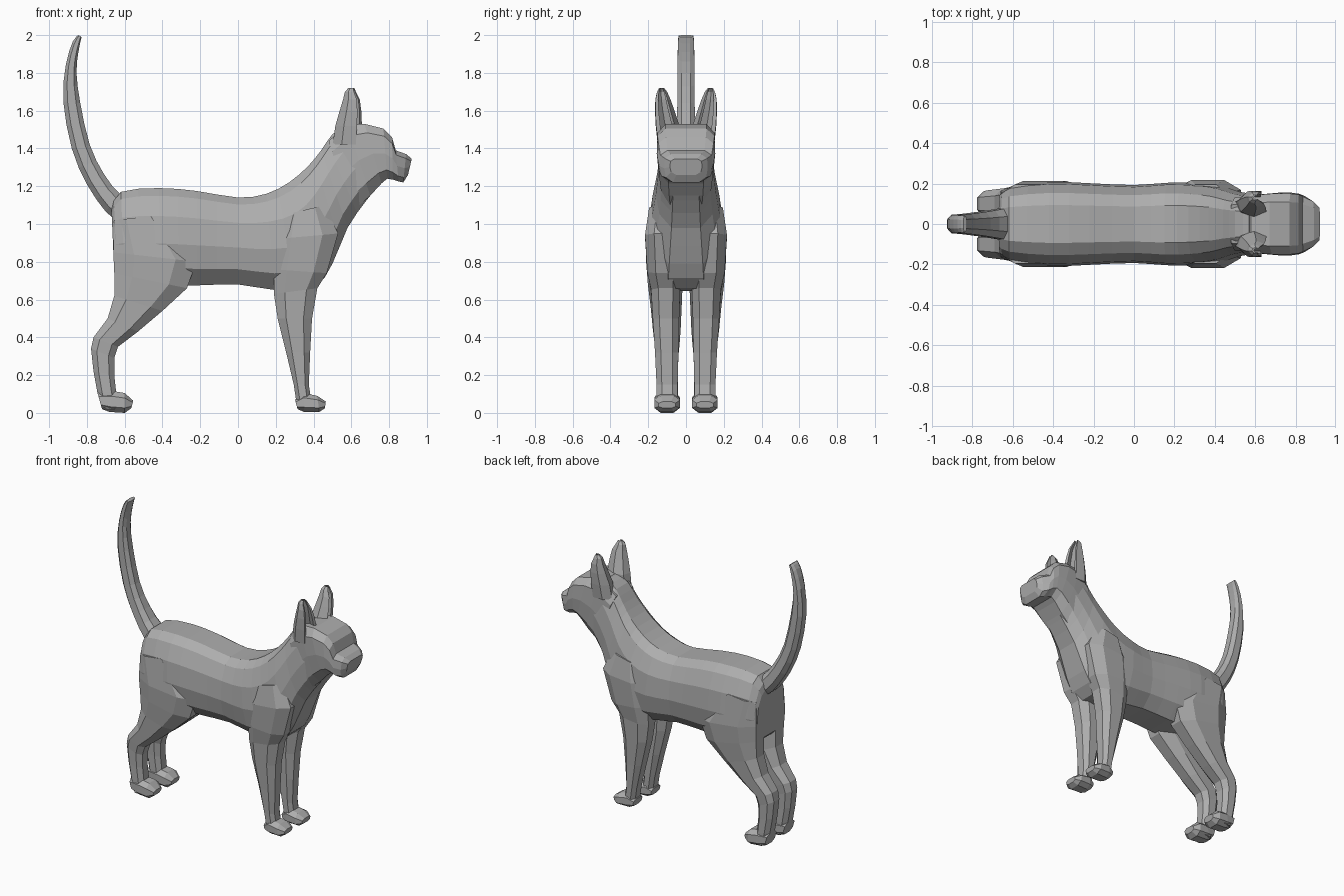
import bpy, bmesh, math
from mathutils import Vector

fur = bpy.data.materials.new("grey fur")
fur.diffuse_color = (0.42, 0.42, 0.42, 1)

# Half cross-sections: (position along the section axis, fraction of half width)
BODY = [(1, .45), (.84, .74), (.42, .95), (-.15, 1), (-.65, .88), (-1, .48)]
LIMB = [(1, .5), (.5, 1), (-.5, 1), (-1, .5)]
HEAD = [(1, .7), (.7, .97), (0, 1), (-.65, .93), (-1, .6)]


def finish(name, rings):
    """Skin a list of rings into one closed flat-shaded object."""
    bm = bmesh.new()
    vs = [[bm.verts.new(p) for p in r] for r in rings]
    n = len(vs[0])
    for a, b in zip(vs, vs[1:]):
        for i in range(n):
            bm.faces.new((a[i], a[(i + 1) % n], b[(i + 1) % n], b[i]))
    bm.faces.new(vs[0][::-1])
    bm.faces.new(vs[-1])
    bmesh.ops.recalc_face_normals(bm, faces=bm.faces)
    me = bpy.data.meshes.new(name)
    bm.to_mesh(me)
    bm.free()
    me.materials.append(fur)
    ob = bpy.data.objects.new(name, me)
    bpy.context.collection.objects.link(ob)
    return ob


def smooth_rows(rows, steps):
    """Catmull-Rom interpolation of section rows."""
    out = []
    for i in range(len(rows) - 1):
        q = [rows[max(i - 1, 0)], rows[i], rows[i + 1], rows[min(i + 2, len(rows) - 1)]]
        for s in range(steps):
            t = s / steps
            out.append([.5 * (2 * b + (c - a) * t + (2 * a - 5 * b + 4 * c - d) * t * t
                              + (3 * b - a - 3 * c + d) * t ** 3) for a, b, c, d in zip(*q)])
    return out + [list(rows[-1])]


def loft(name, rows, shape, steps=1):
    """Row: x,z of one outline, x,z of the opposite outline, centre y, half width."""
    rings = []
    for ax, az, bx, bz, cy, w in smooth_rows(rows, steps):
        a, b = Vector((ax, cy, az)), Vector((bx, cy, bz))
        c, h = (a + b) / 2, (a - b) / 2
        side = [(t, f) for t, f in shape] + [(t, -f) for t, f in reversed(shape)]
        rings.append([c + h * t + Vector((0, f * w, 0)) for t, f in side])
    return finish(name, rings)


def mirrored(ob):
    """Copy a part to the other side."""
    me = ob.data.copy()
    for v in me.vertices:
        v.co.y = -v.co.y
    me.flip_normals()
    bpy.context.collection.objects.link(bpy.data.objects.new(ob.name + "_mirror", me))


# Torso and neck
loft("body", [
    (-.67, 1.08, -.655, .74, 0, .15), (-.62, 1.17, -.60, .70, 0, .185),
    (-.42, 1.19, -.40, .68, 0, .208), (-.22, 1.175, -.22, .675, 0, .202),
    (0, 1.14, 0, .68, 0, .193), (.15, 1.16, .20, .65, 0, .205),
    (.27, 1.22, .40, .66, 0, .20), (.37, 1.305, .50, .79, 0, .185),
    (.44, 1.39, .58, .98, 0, .16), (.50, 1.475, .68, 1.125, 0, .146),
    (.57, 1.52, .75, 1.21, 0, .135)], BODY, 2)

# Head with brow, stop and muzzle
loft("head", [
    (.48, 1.44, .60, 1.06, 0, .135), (.58, 1.525, .70, 1.15, 0, .148),
    (.67, 1.53, .76, 1.215, 0, .155), (.77, 1.505, .79, 1.24, 0, .155),
    (.815, 1.46, .82, 1.235, 0, .15), (.835, 1.39, .85, 1.225, 0, .14),
    (.89, 1.37, .875, 1.22, 0, .115), (.92, 1.345, .90, 1.26, 0, .085)], HEAD)

# Tail
loft("tail", [
    (-.64, 1.02, -.57, 1.17, 0, .085), (-.70, 1.065, -.625, 1.16, 0, .075),
    (-.80, 1.21, -.71, 1.265, 0, .06), (-.88, 1.40, -.785, 1.42, 0, .05),
    (-.925, 1.65, -.835, 1.64, 0, .046), (-.912, 1.84, -.855, 1.80, 0, .045),
    (-.875, 1.965, -.845, 1.91, 0, .043), (-.845, 2.0, -.828, 1.99, 0, .04)], LIMB, 2)

# Hind leg and paw
mirrored(loft("hind_leg", [
    (-.655, 1.02, -.40, 1.05, .11, .085), (-.66, .85, -.22, .80, .115, .097),
    (-.655, .74, -.27, .66, .11, .092), (-.655, .62, -.40, .54, .105, .082),
    (-.69, .50, -.53, .43, .102, .074), (-.765, .40, -.635, .35, .1, .066),
    (-.778, .34, -.655, .29, .1, .06), (-.765, .22, -.655, .2, .1, .057),
    (-.745, .11, -.645, .11, .1, .057), (-.72, .02, -.63, .02, .1, .055)], LIMB))
mirrored(loft("hind_paw", [
    (-.745, .11, -.72, .02, .1, .055), (-.66, .115, -.68, .005, .1, .064),
    (-.60, .105, -.60, 0, .1, .068), (-.555, .065, -.565, .025, .1, .045)], LIMB))

# Front leg with shoulder, and paw
mirrored(loft("front_leg", [
    (.25, 1.05, .46, 1.10, .11, .085), (.20, .92, .53, .95, .12, .097),
    (.19, .76, .47, .74, .115, .09), (.19, .63, .42, .66, .108, .077),
    (.21, .50, .392, .50, .106, .07), (.255, .32, .382, .32, .102, .062),
    (.295, .15, .375, .15, .1, .056), (.31, .05, .39, .05, .1, .054)], LIMB))
mirrored(loft("front_paw", [
    (.302, .07, .315, .02, .1, .05), (.35, .105, .35, .005, .1, .064),
    (.42, .09, .43, .005, .1, .068), (.465, .06, .46, .025, .1, .045)], LIMB))

# Ears: cupped shells opening forwards and slightly outwards
rings = []
for cx, cy, z, rx, ry in [(.575, .095, 1.42, .085, .06), (.585, .10, 1.52, .08, .066),
                          (.595, .115, 1.60, .065, .054), (.60, .124, 1.66, .05, .042),
                          (.595, .128, 1.70, .033, .028), (.60, .13, 1.72, .018, .014)]:
    ring = []
    for k, angles in ((1, range(50, 311, 52)), (.62, range(310, 49, -52))):
        for d in angles:
            a = math.radians(d + 12)
            x, y = math.cos(a), math.sin(a)
            ring.append((cx + rx * (k * x + (.1 if k == 1 else .25)), cy + ry * k * y, z))
    rings.append(ring)
mirrored(finish("ear", rings))
